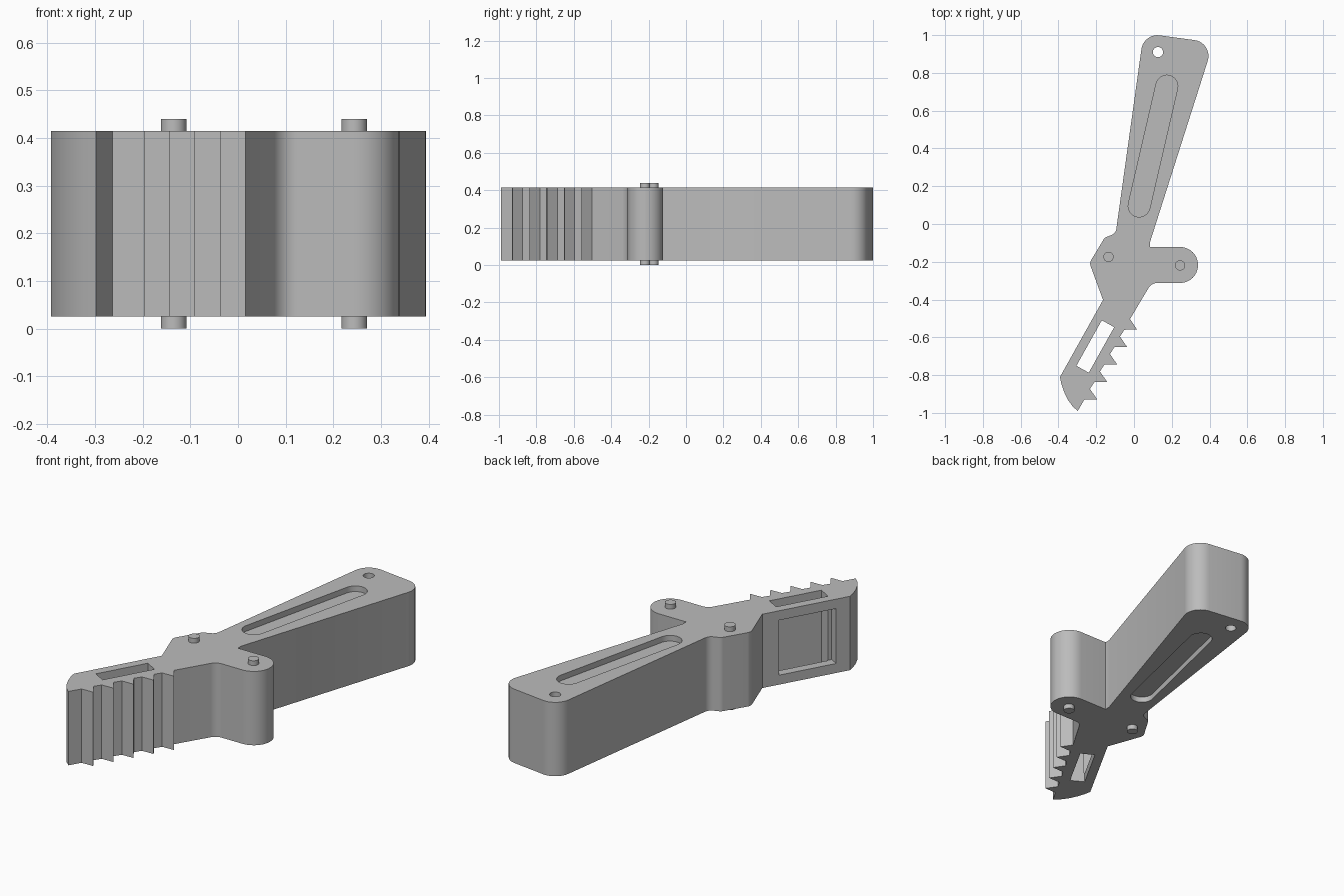
import bpy, bmesh, math
from mathutils import Vector

cube = bpy.data.objects.get("Cube")
if cube:
    bpy.data.objects.remove(cube, do_unlink=True)

BOTTOM, TOP = 0.025, 0.415

grey = bpy.data.materials.new("plain_grey")
grey.use_nodes = True
COLOUR = (0.5, 0.5, 0.5, 1)
grey.diffuse_color = COLOUR
grey.node_tree.nodes["Principled BSDF"].inputs["Base Color"].default_value = COLOUR


def rounded(corners, steps=10):
    """Outline from (x, y, radius) corners, with each radius turned into an arc."""
    out = []
    for i, (x, y, r) in enumerate(corners):
        p = Vector((x, y))
        if r == 0:
            out.append(p)
            continue
        a = (Vector(corners[i - 1][:2]) - p).normalized()
        b = (Vector(corners[(i + 1) % len(corners)][:2]) - p).normalized()
        half = a.angle(b) / 2
        centre = p + (a + b).normalized() * (r / math.sin(half))
        start = p + a * (r / math.tan(half)) - centre
        end = p + b * (r / math.tan(half)) - centre
        sweep = start.angle_signed(end)
        for k in range(steps + 1):
            t = sweep * k / steps
            c, s = math.cos(t), math.sin(t)
            # angle_signed is clockwise-positive
            out.append(centre + Vector((start.x * c + start.y * s,
                                        start.y * c - start.x * s)))
    return out


def prism(name, outline, z0, z1):
    """Extrude a flat outline between two heights."""
    bm = bmesh.new()
    face = bm.faces.new([bm.verts.new((p[0], p[1], z0)) for p in outline])
    new = bmesh.ops.extrude_face_region(bm, geom=[face])["geom"]
    for v in new:
        if isinstance(v, bmesh.types.BMVert):
            v.co.z = z1
    bmesh.ops.recalc_face_normals(bm, faces=bm.faces)
    mesh = bpy.data.meshes.new(name)
    bm.to_mesh(mesh)
    bm.free()
    mesh.materials.append(grey)
    ob = bpy.data.objects.new(name, mesh)
    bpy.context.collection.objects.link(ob)
    return ob


def circle(x, y, r, n=32):
    return [(x + r * math.cos(math.tau * i / n), y + r * math.sin(math.tau * i / n))
            for i in range(n)]


def capsule(a, b, r, n=12):
    a, b = Vector(a), Vector(b)
    ang = math.atan2(b.y - a.y, b.x - a.x)
    pts = []
    for c, base in ((b, ang - math.pi / 2), (a, ang + math.pi / 2)):
        for i in range(n + 1):
            t = base + math.pi * i / n
            pts.append(c + Vector((math.cos(t), math.sin(t))) * r)
    return pts


def select_only(ob):
    bpy.ops.object.select_all(action="DESELECT")
    ob.select_set(True)
    bpy.context.view_layer.objects.active = ob


def cut(target, cutter):
    cutter.hide_render = True
    mod = target.modifiers.new("cut", "BOOLEAN")
    mod.operation, mod.solver, mod.object = "DIFFERENCE", "EXACT", cutter
    select_only(target)
    bpy.ops.object.modifier_apply(modifier=mod.name)
    bpy.data.objects.remove(cutter, do_unlink=True)


# Jaw frame: u runs along the outer edge, d goes inward
JAW = Vector((-0.164, -0.402))
ALONG = (Vector((-0.392, -0.81)) - JAW).normalized()
INWARD = Vector((-ALONG.y, ALONG.x))


def jaw(u, d):
    return JAW + ALONG * u + INWARD * d


def jaw_rect(u0, u1, d0, d1):
    return [jaw(u0, d0), jaw(u1, d0), jaw(u1, d1), jaw(u0, d1)]


# Body outline: handle, side arm, toothed jaw, hinge bump
corners = [(0.051, 1.01, 0.085), (0.421, 0.96, 0.085), (0.085, -0.095, 0),
           (0.085, -0.122, 0), (0.339, -0.122, 0.0945), (0.339, -0.312, 0.0945),
           (0.093, -0.312, 0.055)]
# Five teeth, each a valley followed by a point
first, last = Vector((-0.021, -0.503)), Vector((-0.233, -0.873))
for i in range(5):
    valley = first.lerp(last, i / 4)
    corners += [(valley.x, valley.y, 0), (valley.x + 0.037, valley.y - 0.055, 0),
                (valley.x - 0.03, valley.y - 0.057, 0)]
# Curved jaw tip
corners += [(-0.298, -0.99, 0), (-0.325, -0.965, 0), (-0.35, -0.931, 0),
            (-0.372, -0.885, 0), (-0.385, -0.845, 0), (-0.392, -0.81, 0)]
corners += [(JAW.x, JAW.y, 0), (-0.236, -0.206, 0.04), (-0.155, -0.072, 0.03),
            (-0.097, -0.05, 0.04)]
body = prism("tool_body", rounded(corners), BOTTOM, TOP)

# Through hole at the handle end
cut(body, prism("handle_hole_cutter", circle(0.127, 0.91, 0.027), -1, 1))

# Shallow capsule grooves on both handle faces
DEPTH = 0.03
for z0, z1 in ((TOP - DEPTH, 1), (-1, BOTTOM + DEPTH)):
    cut(body, prism("groove_cutter", capsule((0.027, 0.095), (0.174, 0.73), 0.058), z0, z1))

# Slot through the jaw, and the window opening into it from the side
cut(body, prism("jaw_slot_cutter", jaw_rect(0.097, 0.373, 0.047, 0.122), -1, 1))
cut(body, prism("jaw_window_cutter", jaw_rect(0.088, 0.393, -0.1, 0.05), 0.075, 0.365))

# Pivot pins standing proud of both faces
pins = [prism(name, circle(x, y, 0.027), z0, z1)
        for side, z0, z1 in (("upper", TOP - 0.01, 0.44), ("lower", 0, BOTTOM + 0.01))
        for name, x, y in ((side + "_hinge_pin", -0.135, -0.174),
                           (side + "_arm_pin", 0.244, -0.219))]

for ob in [body] + pins:
    select_only(ob)
    bpy.ops.object.shade_smooth_by_angle(angle=math.radians(25))
